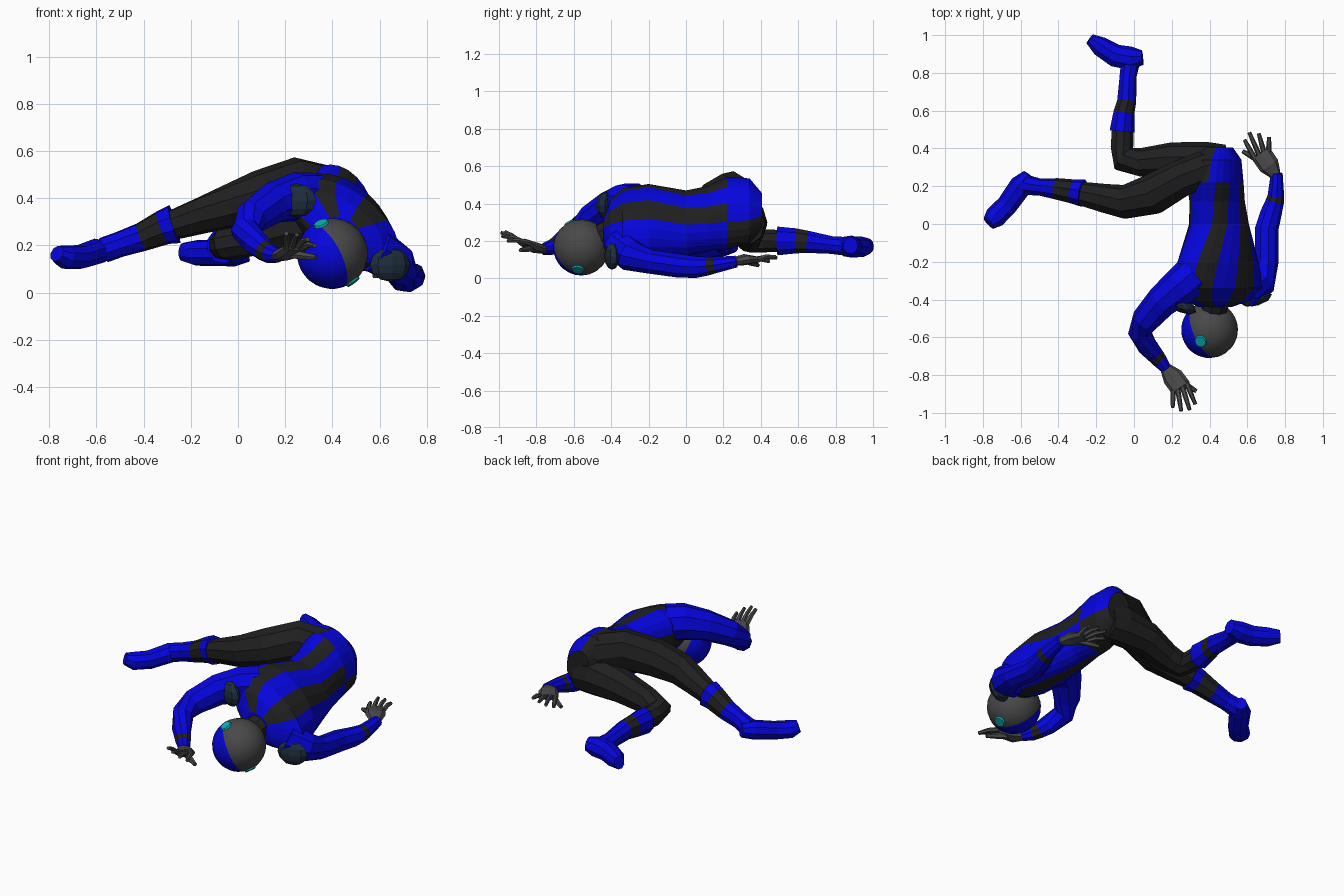
import bpy, bmesh, math
from mathutils import Vector, Matrix


def mat(name, c):
    m = bpy.data.materials.new(name)
    m.diffuse_color = (*c, 1)
    return m


BLUE, BLACK, GREY, SLATE, TEAL = range(5)
MATS = [mat("suit blue", (0.0015, 0.0015, 0.72)),
        mat("suit black", (0.014, 0.014, 0.014)),
        mat("grey", (0.066, 0.066, 0.066)),
        mat("dark slate", (0.013, 0.026, 0.045)),
        mat("teal", (0.004, 0.42, 0.42))]


def finish(bm, name, smooth=False):
    bmesh.ops.recalc_face_normals(bm, faces=bm.faces)
    me = bpy.data.meshes.new(name)
    for m in MATS:
        me.materials.append(m)
    for f in bm.faces:
        f.smooth = smooth
    bm.to_mesh(me)
    bm.free()
    ob = bpy.data.objects.new(name, me)
    bpy.context.collection.objects.link(ob)
    return ob


def skin(name, rings, rule):
    """Bridge rings of points; rule(segment, side) gives the colour."""
    bm = bmesh.new()
    vs = [[bm.verts.new(p) for p in r] for r in rings]
    n = len(vs[0])
    for i in range(len(vs) - 1):
        for k in range(n):
            f = bm.faces.new((vs[i][k], vs[i][(k + 1) % n],
                              vs[i + 1][(k + 1) % n], vs[i + 1][k]))
            f.material_index = rule(i, k)
    for r, i in ((vs[0], 0), (vs[-1], len(vs) - 2)):
        bm.faces.new(r).material_index = rule(i, n // 2)
    return finish(bm, name)


def tube(name, pts, cols, sides=9):
    """Limb through (x, y, z, half width, half height) stations."""
    rings = []
    c = [Vector(p[:3]) for p in pts]
    for i, p in enumerate(pts):
        a, b = c[max(i - 1, 0)], c[min(i + 1, len(c) - 1)]
        t = (b - a).normalized()
        side = t.cross(Vector((0, 0, 1))).normalized()
        up = side.cross(t)
        ru = p[4] if len(p) > 4 else p[3]
        rings.append([c[i] + side * p[3] * math.cos(2 * math.pi * k / sides)
                      + up * ru * math.sin(2 * math.pi * k / sides) for k in range(sides)])
    return skin(name, rings, lambda i, k: cols[min(i, len(cols) - 1)])


# Torso: y, centre x, centre z, half width, half depth, roll in degrees
SECT = [(-0.44, 0.43, 0.24, 0.09, 0.08, 35), (-0.405, 0.44, 0.27, 0.20, 0.11, 35),
        (-0.34, 0.45, 0.285, 0.27, 0.145, 36), (-0.20, 0.445, 0.30, 0.25, 0.16, 42),
        (0.0, 0.45, 0.295, 0.19, 0.14, 55), (0.12, 0.44, 0.32, 0.185, 0.135, 62),
        (0.22, 0.43, 0.35, 0.20, 0.14, 68), (0.34, 0.44, 0.36, 0.18, 0.12, 70),
        (0.405, 0.45, 0.36, 0.10, 0.07, 70)]
N = 24
rings = []
for y, cx, cz, w, d, roll in SECT:
    a = math.radians(roll)
    s = Vector((-math.cos(a), 0, math.sin(a)))
    b = Vector((math.sin(a), 0, math.cos(a)))
    rings.append([Vector((cx, y, cz)) + b * d * math.cos(2 * math.pi * k / N)
                  + s * w * math.sin(2 * math.pi * k / N) for k in range(N)])


def torso_colour(i, k):
    if i >= 6:                      # seat: blue tail panel on black
        return BLUE if k <= 4 or k >= 22 else BLACK
    return BLACK if k in (2, 3, 8, 9, 14, 15, 22, 23) else BLUE


skin("torso", rings, torso_colour)

# Neck
tube("neck", [(0.44, -0.38, 0.25, 0.08), (0.41, -0.50, 0.20, 0.07)], [BLACK])

# Head: sphere with its pole along the face direction, blue visor cap
HC, HR = Vector((0.40, -0.56, 0.165)), 0.15
face = Vector((-0.8, -0.38, -0.42)).normalized()
bm = bmesh.new()
bmesh.ops.create_uvsphere(bm, u_segments=24, v_segments=18, radius=HR)
bmesh.ops.transform(bm, verts=bm.verts, matrix=Matrix.Translation(HC)
                    @ face.to_track_quat('Z', 'Y').to_matrix().to_4x4())
for f in bm.faces:
    h = (f.calc_center_median() - HC).dot(face)
    f.material_index = BLUE if h > 0.14 * HR else GREY
finish(bm, "head", True)

# Ear discs
for nm, d in (("upper_ear_disc", (-0.31, -0.40, 0.83)), ("lower_ear_disc", (0.58, -0.12, -0.78))):
    d = Vector(d).normalized()
    bm = bmesh.new()
    bmesh.ops.create_cone(bm, cap_ends=True, segments=12, radius1=0.034, radius2=0.030, depth=0.009)
    bmesh.ops.transform(bm, verts=bm.verts, matrix=Matrix.Translation(HC + d * HR)
                        @ d.to_track_quat('Z', 'Y').to_matrix().to_4x4())
    for f in bm.faces:
        f.material_index = TEAL
    finish(bm, nm)

# Shoulder pads
for nm, c, rz in (("upper_shoulder_pad", (0.25, -0.43, 0.39), -25),
                  ("lower_shoulder_pad", (0.645, -0.395, 0.118), 15)):
    bm = bmesh.new()
    bmesh.ops.create_uvsphere(bm, u_segments=8, v_segments=6, radius=1)
    bmesh.ops.transform(bm, verts=bm.verts, matrix=Matrix.Translation(c)
                        @ Matrix.Rotation(math.radians(rz), 4, 'Z')
                        @ Matrix.Diagonal((0.088, 0.038, 0.072, 1)))
    for f in bm.faces:
        f.material_index = SLATE
    finish(bm, nm)

# Arms
B, K = BLUE, BLACK
tube("upper_arm", [(0.32, -0.27, 0.40, 0.11), (0.25, -0.33, 0.405, 0.105), (0.15, -0.41, 0.38, 0.088),
                   (0.06, -0.51, 0.32, 0.075), (0.03, -0.575, 0.265, 0.062),
                   (0.075, -0.65, 0.21, 0.055), (0.11, -0.69, 0.18, 0.047),
                   (0.135, -0.72, 0.165, 0.042), (0.17, -0.765, 0.155, 0.03)],
     [B, B, B, B, B, B, K, B])
tube("lower_arm", [(0.58, -0.35, 0.18, 0.10), (0.67, -0.30, 0.125, 0.088), (0.70, -0.20, 0.09, 0.065),
                   (0.70, -0.03, 0.066, 0.064), (0.725, 0.06, 0.06, 0.058),
                   (0.745, 0.12, 0.065, 0.050), (0.75, 0.15, 0.07, 0.045),
                   (0.755, 0.27, 0.09, 0.032)],
     [B, B, B, B, B, K, B])


# Hands: flat palm and five fingers
def hand(name, wrist, mid, knuckle, tips, thumb):
    tube(name + "_palm", [(*wrist, 0.030, 0.024), (*mid, 0.056, 0.030), (*knuckle, 0.056, 0.018)],
         [GREY], 8)
    k, m = Vector(knuckle), Vector(mid)
    side = (k - m).cross(Vector((0, 0, 1))).normalized()
    for i, t in enumerate(tips):
        root = k + side * (-0.042 + 0.028 * i) - (k - m) * 0.2
        tip = Vector(t)
        bend = root.lerp(tip, 0.55) + Vector((0, 0, 0.008))
        tube(f"{name}_finger_{i + 1}", [(*root, 0.015), (*bend, 0.013), (*tip, 0.010)], [GREY], 6)
    tip = Vector(thumb)
    tube(name + "_thumb", [(*m, 0.022), (*m.lerp(tip, 0.6), 0.017), (*tip, 0.011)], [GREY], 6)


hand("upper_hand", (0.165, -0.76, 0.155), (0.205, -0.81, 0.165), (0.25, -0.87, 0.195),
     [(0.325, -0.955, 0.20), (0.295, -0.985, 0.225), (0.25, -0.99, 0.245), (0.205, -0.97, 0.25)],
     (0.33, -0.885, 0.15))
hand("lower_hand", (0.75, 0.26, 0.09), (0.715, 0.31, 0.10), (0.67, 0.375, 0.10),
     [(0.585, 0.445, 0.09), (0.61, 0.485, 0.11), (0.66, 0.48, 0.115), (0.715, 0.46, 0.115)],
     (0.575, 0.385, 0.07))

# Legs: bent thigh, shin, flared boot cuff with a dark band
tube("upper_leg", [(0.38, 0.29, 0.42, 0.10, 0.12), (0.25, 0.24, 0.455, 0.10, 0.12),
                   (0.10, 0.155, 0.41, 0.11), (-0.05, 0.115, 0.36, 0.092),
                   (-0.16, 0.135, 0.325, 0.078), (-0.28, 0.16, 0.285, 0.064)], [K])
tube("upper_boot", [(-0.27, 0.162, 0.29, 0.074, 0.085), (-0.32, 0.17, 0.275, 0.066, 0.075),
                    (-0.41, 0.185, 0.235, 0.058, 0.062), (-0.50, 0.195, 0.205, 0.046, 0.055),
                    (-0.57, 0.205, 0.18, 0.055, 0.055)], [B, K, B])
tube("upper_foot", [(-0.555, 0.260, 0.18, 0.035, 0.04), (-0.595, 0.205, 0.175, 0.062, 0.055),
                    (-0.67, 0.10, 0.150, 0.058, 0.052), (-0.735, 0.035, 0.150, 0.060, 0.05),
                    (-0.768, 0.005, 0.165, 0.040, 0.035)], [B])
tube("lower_leg", [(0.48, 0.33, 0.29, 0.09, 0.11), (0.38, 0.335, 0.30, 0.10, 0.12),
                   (0.20, 0.34, 0.28, 0.092, 0.10), (0.04, 0.325, 0.23, 0.078, 0.08),
                   (-0.055, 0.345, 0.205, 0.075, 0.07), (-0.065, 0.41, 0.20, 0.062, 0.062),
                   (-0.062, 0.51, 0.20, 0.058, 0.06)], [K])
tube("lower_boot", [(-0.065, 0.49, 0.20, 0.068, 0.078), (-0.055, 0.59, 0.20, 0.057, 0.068),
                    (-0.04, 0.65, 0.195, 0.052, 0.060), (-0.033, 0.78, 0.178, 0.046, 0.048),
                    (-0.015, 0.89, 0.168, 0.054, 0.052)], [B, K, B])
tube("lower_foot", [(0.045, 0.88, 0.175, 0.040, 0.045), (-0.015, 0.875, 0.17, 0.064, 0.06),
                    (-0.10, 0.89, 0.168, 0.062, 0.057), (-0.18, 0.94, 0.168, 0.054, 0.055),
                    (-0.235, 0.98, 0.172, 0.030, 0.040)], [B])
